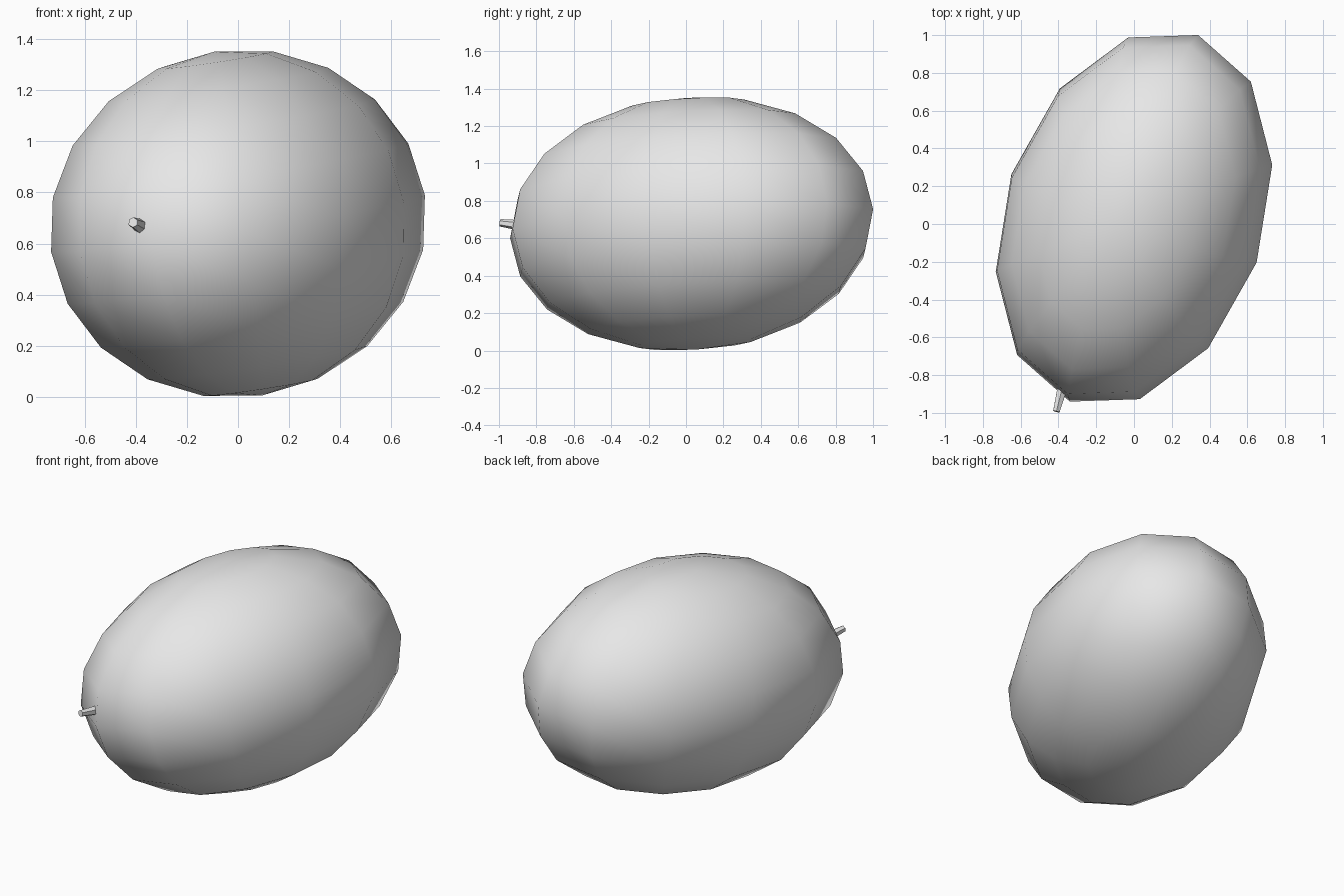
import bpy
import bmesh
from mathutils import Matrix, Vector

cube = bpy.data.objects.get("Cube")
if cube:
    bpy.data.objects.remove(cube, do_unlink=True)

# Single plain grey for the whole fruit
grey = bpy.data.materials.new("light_grey")
grey.use_nodes = True
colour = (0.8, 0.8, 0.8, 1)
grey.diffuse_color = colour
grey.node_tree.nodes["Principled BSDF"].inputs["Base Color"].default_value = colour


def make_object(name, bm, smooth):
    bmesh.ops.recalc_face_normals(bm, faces=bm.faces)
    for face in bm.faces:
        face.smooth = smooth
    mesh = bpy.data.meshes.new(name)
    bm.to_mesh(mesh)
    bm.free()
    mesh.materials.append(grey)
    obj = bpy.data.objects.new(name, mesh)
    bpy.context.collection.objects.link(obj)
    return obj


# Fruit body: a coarse sphere stretched along its length and slightly turned
long_axis = Vector((0.34, 0.972, 0.078)).normalized()
up_axis = Vector((-0.09, -0.01, 0.673))
up_axis = (up_axis - long_axis * up_axis.dot(long_axis)).normalized()
side_axis = long_axis.cross(up_axis)
turn = Matrix((side_axis, long_axis, up_axis)).transposed().to_4x4()
place = Matrix.Translation((0, 0.03, 0.678)) @ turn @ Matrix.Diagonal((0.695, 1.031, 0.68, 1))
bm = bmesh.new()
bmesh.ops.create_uvsphere(bm, u_segments=12, v_segments=10, radius=1, matrix=place)
make_object("fruit_body", bm, True)

# Stem: a short tapered stub at the front end
base, tip = Vector((-0.375, -0.85, 0.664)), Vector((-0.411, -0.993, 0.683))
axis = tip - base
place = Matrix.Translation((base + tip) / 2) @ axis.to_track_quat("Z", "Y").to_matrix().to_4x4()
bm = bmesh.new()
bmesh.ops.create_cone(bm, cap_ends=True, segments=6, radius1=0.031, radius2=0.02,
                      depth=axis.length, matrix=place)
make_object("stem", bm, False)
